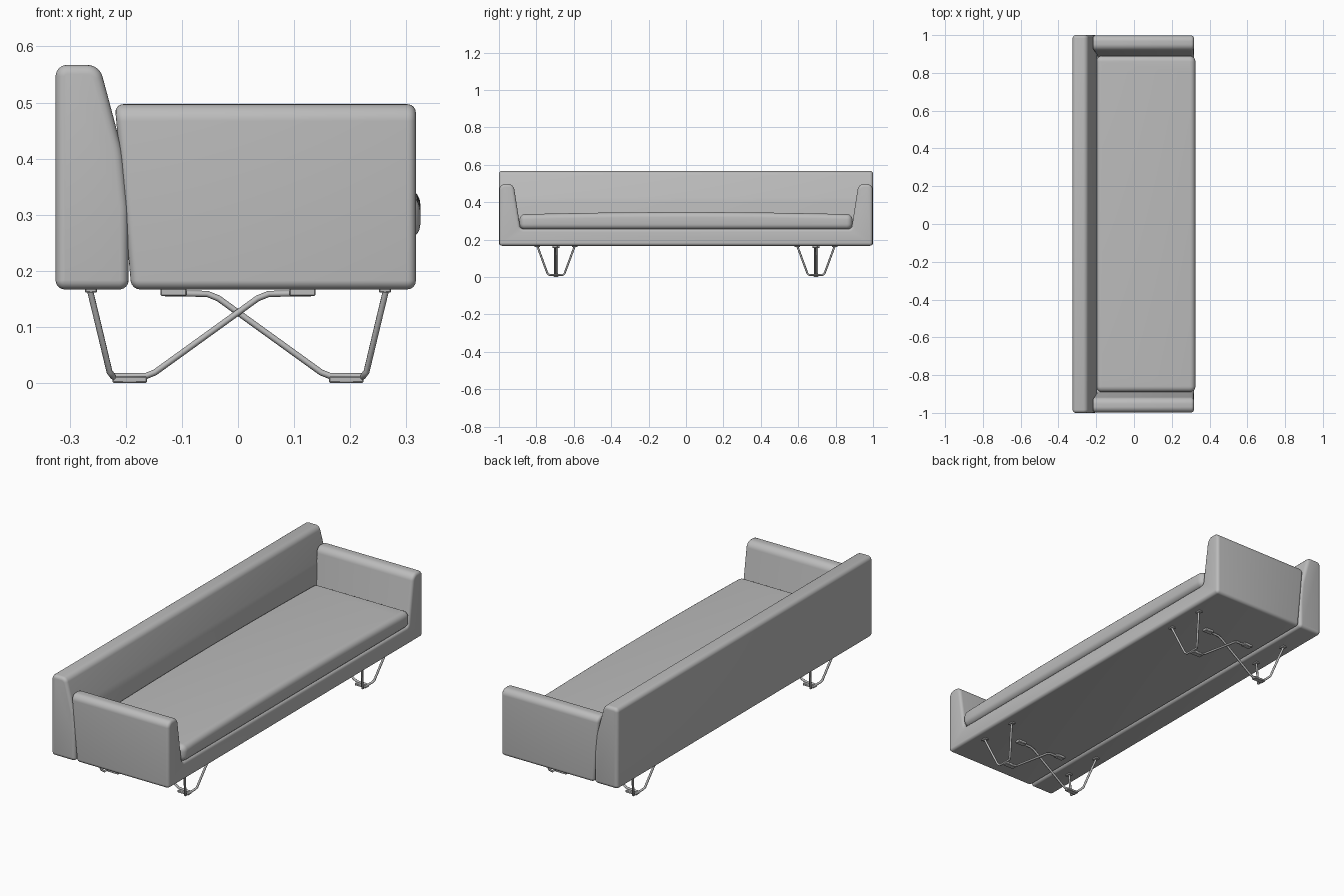
import bpy, bmesh, math
from mathutils import Vector

if "Cube" in bpy.data.objects:
    bpy.data.objects.remove(bpy.data.objects["Cube"], do_unlink=True)

grey = bpy.data.materials.new("soft grey")
grey.use_nodes = True
GREY = (0.5, 0.5, 0.5, 1)
grey.diffuse_color = GREY
grey.node_tree.nodes["Principled BSDF"].inputs["Base Color"].default_value = GREY


def finish(name, bm):
    bmesh.ops.recalc_face_normals(bm, faces=bm.faces)
    mesh = bpy.data.meshes.new(name)
    bm.to_mesh(mesh)
    bm.free()
    mesh.materials.append(grey)
    obj = bpy.data.objects.new(name, mesh)
    bpy.context.collection.objects.link(obj)
    bpy.ops.object.select_all(action="DESELECT")
    obj.select_set(True)
    bpy.context.view_layer.objects.active = obj
    bpy.ops.object.shade_smooth_by_angle(angle=math.radians(40))
    return obj


def rounded(corners, steps=6):
    """Round each (a, b, radius) corner of a closed outline."""
    out = []
    for i, (a, b, r) in enumerate(corners):
        p = Vector((a, b))
        u = (Vector(corners[i - 1][:2]) - p).normalized()
        v = (Vector(corners[(i + 1) % len(corners)][:2]) - p).normalized()
        half = u.angle(v) / 2
        start, end = p + u * r / math.tan(half), p + v * r / math.tan(half)
        centre = p + (u + v).normalized() * r / math.sin(half)
        for k in range(steps + 1):
            d = start.lerp(end, k / steps) - centre
            out.append(centre + d.normalized() * r)
    return out


def extrude(outline, place, lo, hi, soft):
    """Prism between lo and hi with softened end rims."""
    bm = bmesh.new()
    cap = bm.faces.new([bm.verts.new(place(p, lo)) for p in outline])
    move = Vector(place(outline[0], hi)) - Vector(place(outline[0], lo))
    geom = bmesh.ops.extrude_face_region(bm, geom=[cap], use_keep_orig=True)["geom"]
    bmesh.ops.translate(bm, vec=move, verts=[g for g in geom if isinstance(g, bmesh.types.BMVert)])
    end = next(g for g in geom if isinstance(g, bmesh.types.BMFace))
    bmesh.ops.recalc_face_normals(bm, faces=bm.faces)
    bmesh.ops.bevel(bm, geom=list(cap.edges) + list(end.edges), offset=soft,
                    segments=4, profile=0.5, affect="EDGES", clamp_overlap=False)
    return bm


# Backrest
back = rounded([(-0.325, 0.167, 0.016), (-0.195, 0.167, 0.016), (-0.195, 0.31, 0.2),
                (-0.205, 0.41, 0.2), (-0.247, 0.567, 0.028), (-0.325, 0.567, 0.02)])
finish("backrest", extrude(back, lambda p, t: (p.x, t, p.y), -1, 1, 0.016))

# Seat base with both arms, its rear leaning against the backrest
half = [(0.998, 0.167, 0.016), (0.998, 0.497, 0.03), (0.922, 0.497, 0.035), (0.885, 0.257, 0.018)]
base = rounded(half + [(-y, z, r) for y, z, r in reversed(half)])
bm = extrude(base, lambda p, t: (t, p.x, p.y), -0.19, 0.317, 0.015)
for v in bm.verts:
    if v.co.x < 0:
        v.co.x -= (v.co.z - 0.167) * 0.09
finish("seat_base_and_arms", bm)

# Seat cushion with a gently crowned top
bm = bmesh.new()
bmesh.ops.create_cube(bm, size=1)
for v in bm.verts:
    v.co = (0.0625 + v.co.x * 0.525, v.co.y * 1.78, 0.295 + v.co.z * 0.08)
upright = [e for e in bm.edges if abs(e.verts[0].co.z - e.verts[1].co.z) > 0.01]
bmesh.ops.bevel(bm, geom=upright, offset=0.03, segments=5, profile=0.5, affect="EDGES")
rims = [e for f in bm.faces if abs(f.normal.z) > 0.9 for e in f.edges]
bmesh.ops.bevel(bm, geom=rims, offset=0.028, segments=5, profile=0.5, affect="EDGES")
for i in range(-7, 8):
    bmesh.ops.bisect_plane(bm, geom=bm.verts[:] + bm.edges[:] + bm.faces[:],
                           plane_co=(0, i * 0.115, 0), plane_no=(0, 1, 0))
for v in bm.verts:
    if v.co.z > 0.3:
        v.co.z += 0.012 * max(0, 1 - (v.co.y / 0.89) ** 2)
finish("seat_cushion", bm)


def rod(name, points, radius=0.0055):
    curve = bpy.data.curves.new(name, "CURVE")
    curve.dimensions = "3D"
    curve.bevel_depth = radius
    curve.bevel_resolution = 2
    curve.use_fill_caps = True
    line = curve.splines.new("POLY")
    line.points.add(len(points) - 1)
    for point, co in zip(line.points, points):
        point.co = (*co, 1)
    curve.materials.append(grey)
    obj = bpy.data.objects.new(name, curve)
    bpy.context.collection.objects.link(obj)


def plate(name, centre, size):
    bm = bmesh.new()
    bmesh.ops.create_cube(bm, size=1)
    for v in bm.verts:
        v.co = Vector(centre) + v.co * Vector(size)
    bmesh.ops.bevel(bm, geom=bm.edges[:], offset=0.002, segments=1, affect="EDGES")
    finish(name, bm)


# Wire leg trestles: crossing braces, U-shaped outer wires, feet and mounts
for end, cy in (("right", -0.695), ("left", 0.695)):
    for side, s in (("front", 1), ("back", -1)):
        tag = f"{end}_{side}"
        y = cy + s * 0.006
        rod("brace_" + tag, [(s * 0.222, y, 0.012), (s * 0.163, y, 0.013), (s * 0.148, y, 0.019),
                             (s * -0.035, y, 0.151), (s * -0.055, y, 0.159), (s * -0.13, y, 0.16)])
        wire = [(0.264, 0.1, 0.166), (0.254, 0.085, 0.125), (0.229, 0.046, 0.02), (0.222, 0.036, 0.011)]
        rod("outer_wire_" + tag, [(s * x, cy - w, z) for x, w, z in wire]
            + [(s * x, cy + w, z) for x, w, z in reversed(wire)])
        plate("foot_" + tag, (s * 0.193, cy, 0.006), (0.062, 0.026, 0.011))
        plate("brace_mount_" + tag, (s * -0.115, y, 0.162), (0.046, 0.026, 0.014))
        for w in (-0.1, 0.1):
            plate("wire_mount_" + tag, (s * 0.262, cy + w, 0.165), (0.022, 0.03, 0.008))
